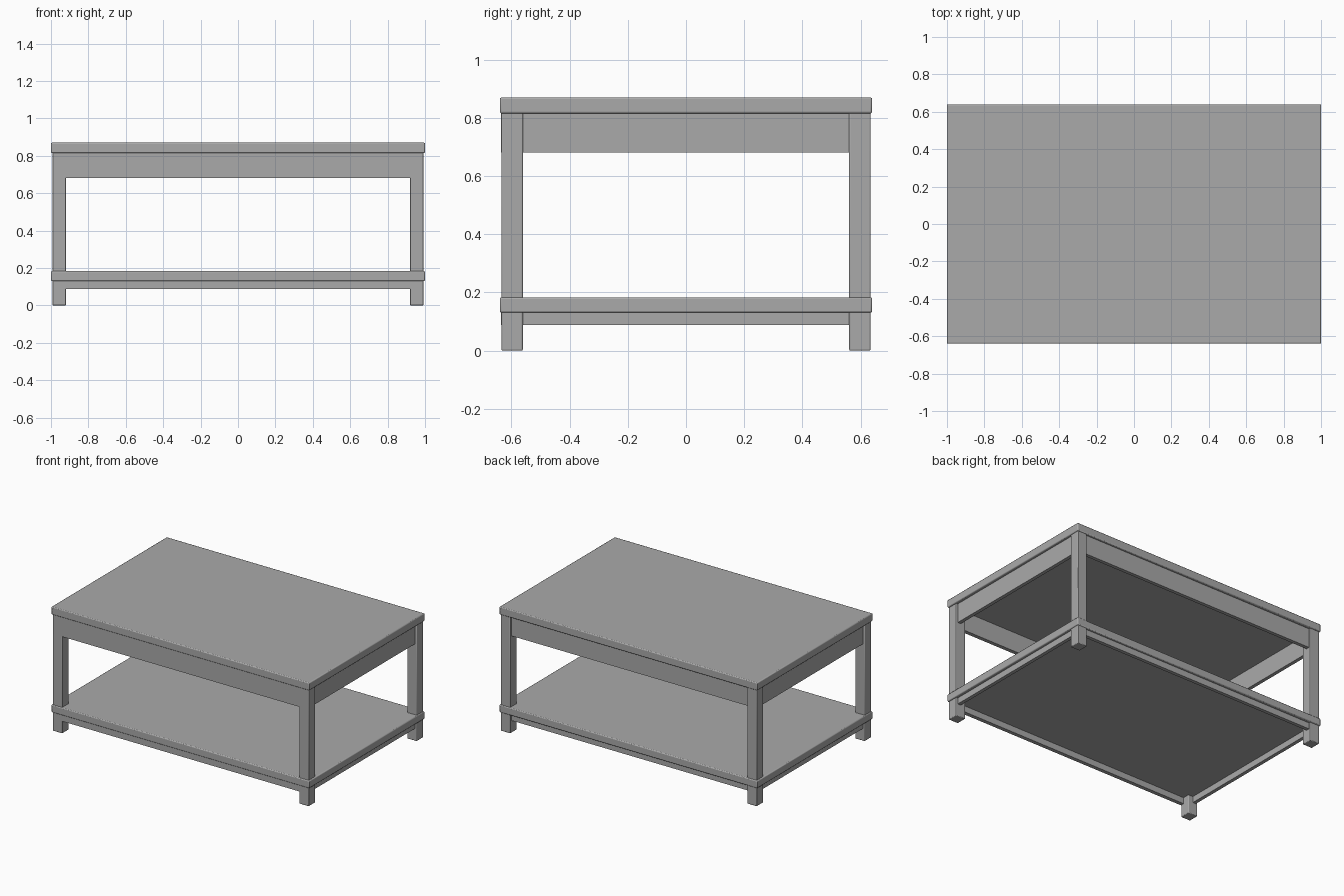
import bpy
from mathutils import Vector

cube = bpy.data.objects.get("Cube")
if cube:
    bpy.data.objects.remove(cube, do_unlink=True)

grey = bpy.data.materials.new("plain grey")
grey.use_nodes = True
colour = (0.40, 0.40, 0.40, 1)
grey.diffuse_color = colour
grey.node_tree.nodes["Principled BSDF"].inputs["Base Color"].default_value = colour


def box(name, low, high, bevel=0.0):
    """Box between two corners, optionally with eased edges."""
    low, high = Vector(low), Vector(high)
    bpy.ops.mesh.primitive_cube_add(size=1, location=(low + high) / 2)
    ob = bpy.context.object
    ob.name = name
    ob.scale = high - low
    bpy.ops.object.transform_apply(location=False, rotation=False, scale=True)
    ob.data.materials.append(grey)
    if bevel:
        mod = ob.modifiers.new("eased edges", 'BEVEL')
        mod.width = bevel
        mod.segments = 2
        bpy.ops.object.shade_smooth_by_angle()
    return ob


HX, HY = 1.0, 0.64          # half size of the boards
LX, LY = 0.992, 0.634       # outer leg faces
LEG = 0.073                 # leg width
THICK = 0.025               # rail thickness
INSET = 0.012               # rails set back from the leg faces

# Table top and lower shelf
box("table_top", (-HX, -HY, 0.815), (HX, HY, 0.87), 0.006)
box("lower_shelf", (-HX, -HY, 0.13), (HX, HY, 0.183), 0.006)

# Four legs
for sx, side in ((1, "left"), (-1, "right")):
    for sy, end in ((-1, "front"), (1, "back")):
        xs = sorted((sx * LX, sx * (LX - LEG)))
        ys = sorted((sy * LY, sy * (LY - LEG)))
        box(f"{end}_{side}_leg", (xs[0], ys[0], 0), (xs[1], ys[1], 0.818), 0.004)

# Rails under the top and under the shelf
for level, z0, z1 in (("upper", 0.68, 0.818), ("lower", 0.087, 0.133)):
    ix, iy = LX - LEG + 0.01, LY - LEG + 0.01
    # Front rail runs flush over the legs
    box(f"{level}_front_rail", (-LX + 0.004, -LY - 0.002, z0), (LX - 0.004, -LY + THICK, z1))
    yb = LY - INSET
    box(f"{level}_back_rail", (-ix, yb - THICK, z0), (ix, yb, z1))
    for s, side in ((1, "left"), (-1, "right")):
        xs = sorted((s * (LX - INSET), s * (LX - INSET - THICK)))
        box(f"{level}_{side}_rail", (xs[0], -iy, z0), (xs[1], iy, z1))
